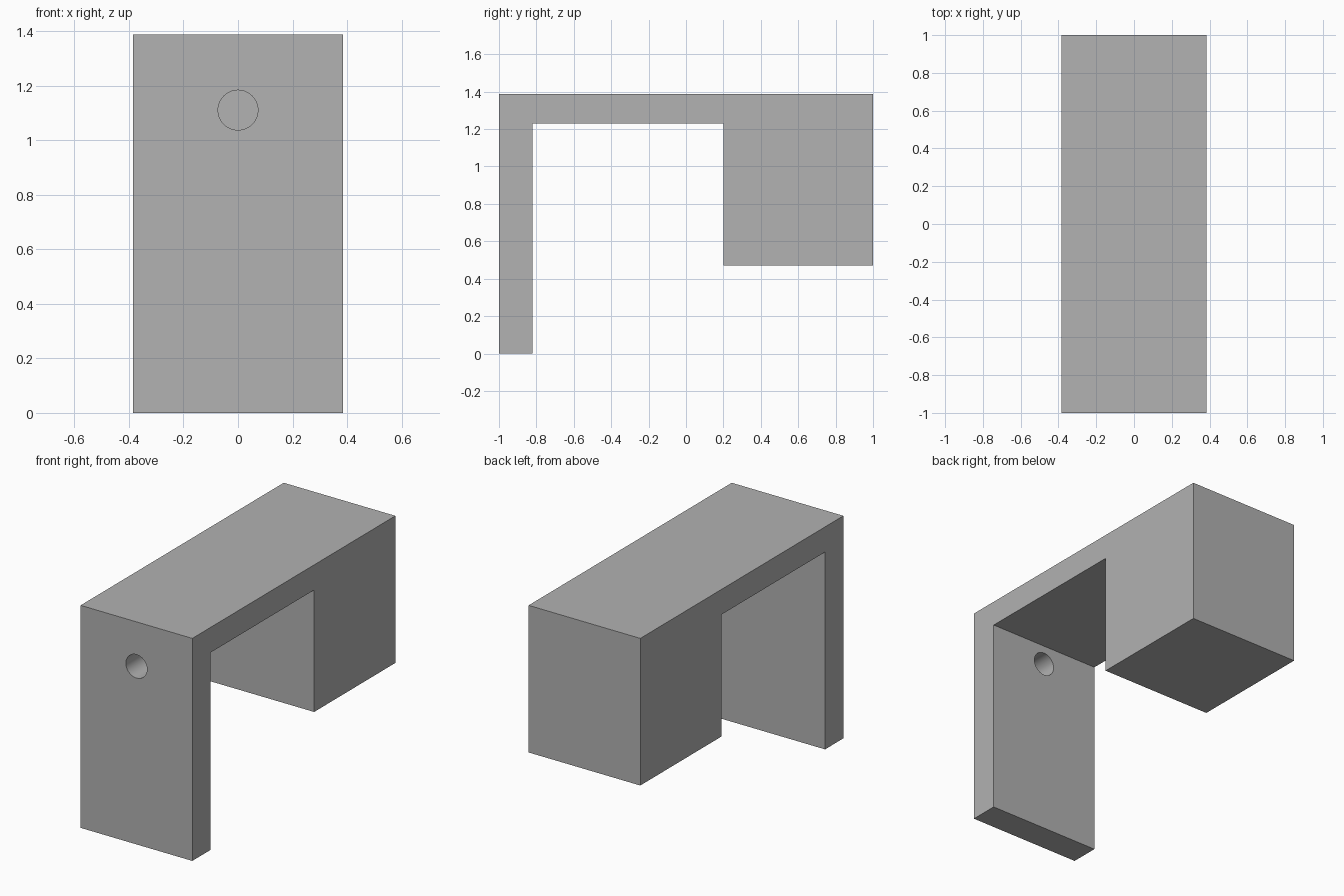
import bpy
import bmesh
import math
from mathutils import Matrix, Vector

cube = bpy.data.objects.get("Cube")
if cube:
    bpy.data.objects.remove(cube, do_unlink=True)

HALF_WIDTH = 0.385
HOLE_Z, HOLE_RADIUS = 1.11, 0.073

grey = bpy.data.materials.new("plain_grey")
grey.use_nodes = True
grey.diffuse_color = (0.445, 0.445, 0.445, 1)
grey.node_tree.nodes["Principled BSDF"].inputs["Base Color"].default_value = grey.diffuse_color


def make_object(name, bm):
    bmesh.ops.recalc_face_normals(bm, faces=bm.faces)
    mesh = bpy.data.meshes.new(name)
    bm.to_mesh(mesh)
    bm.free()
    mesh.materials.append(grey)
    obj = bpy.data.objects.new(name, mesh)
    bpy.context.collection.objects.link(obj)
    return obj


# Hooked side profile (y, z): thin front leg, top bar, deep rear block
profile = [(-1, 0), (-0.82, 0), (-0.82, 1.23), (0.2, 1.23),
           (0.2, 0.47), (1, 0.47), (1, 1.387), (-1, 1.387)]
bm = bmesh.new()
side = bm.faces.new([bm.verts.new((-HALF_WIDTH, y, z)) for y, z in profile])
swept = bmesh.ops.extrude_face_region(bm, geom=[side])["geom"]
bmesh.ops.translate(bm, vec=Vector((2 * HALF_WIDTH, 0, 0)),
                    verts=[v for v in swept if isinstance(v, bmesh.types.BMVert)])
bracket = make_object("hook_bracket", bm)

# Round hole through the front leg only
bm = bmesh.new()
bmesh.ops.create_cone(bm, cap_ends=True, segments=64, depth=0.5,
                      radius1=HOLE_RADIUS, radius2=HOLE_RADIUS,
                      matrix=Matrix.Translation((0, -0.91, HOLE_Z))
                      @ Matrix.Rotation(math.pi / 2, 4, "X"))
cutter = make_object("hole_cutter", bm)
cutter.hide_render = True

cut = bracket.modifiers.new("screw_hole", "BOOLEAN")
cut.operation = "DIFFERENCE"
cut.solver = "EXACT"
cut.object = cutter

# Apply the cut, remove the cutter and smooth only the hole wall
bpy.ops.object.select_all(action="DESELECT")
bracket.select_set(True)
bpy.context.view_layer.objects.active = bracket
bpy.ops.object.modifier_apply(modifier=cut.name)
bpy.data.objects.remove(cutter, do_unlink=True)
bpy.ops.object.shade_smooth_by_angle(angle=math.radians(30))
